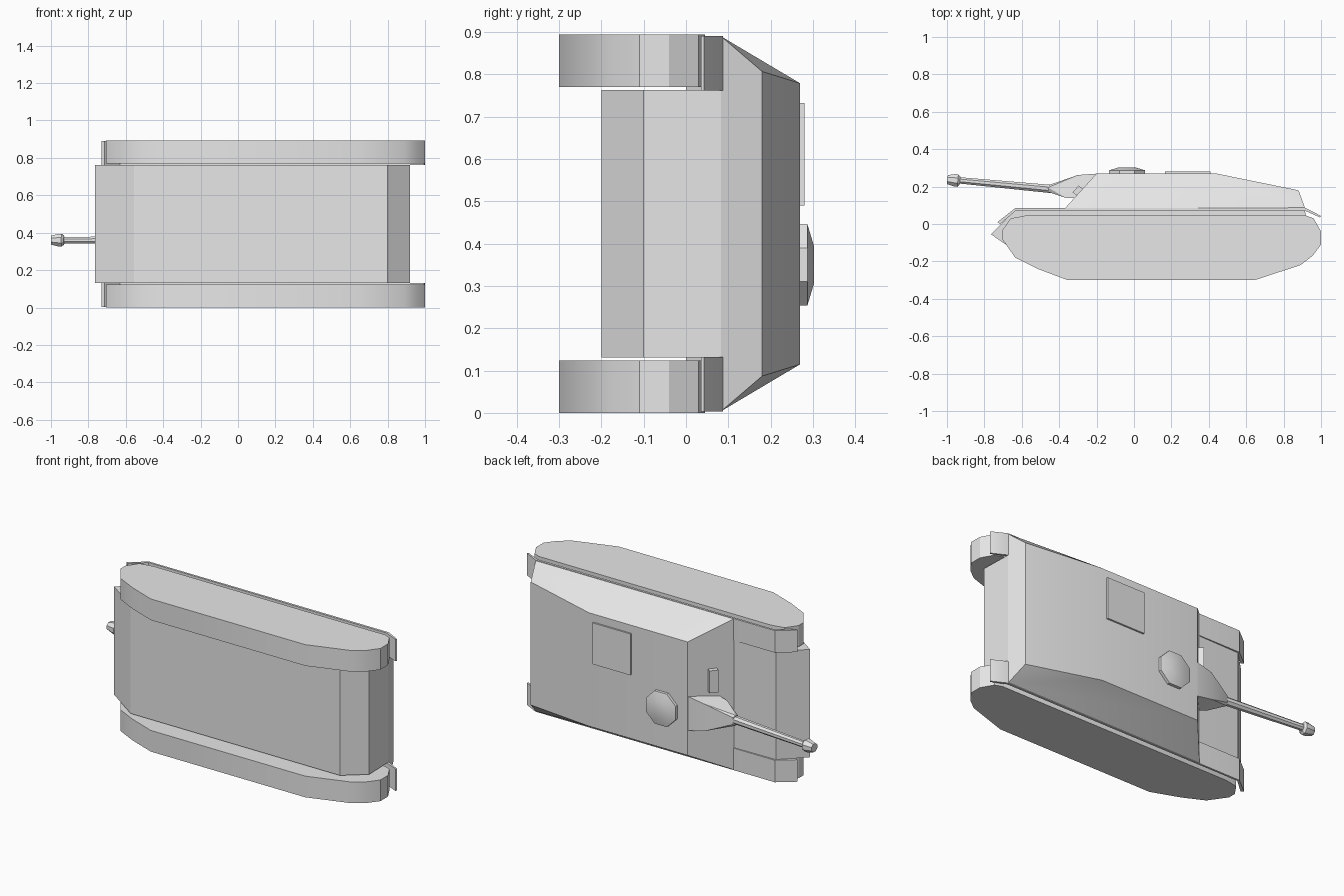
import bpy
import bmesh
from math import cos, sin, tau
from mathutils import Vector

cube = bpy.data.objects.get("Cube")
if cube:
    bpy.data.objects.remove(cube, do_unlink=True)

MID = 0.447  # centre plane of the vehicle, which lies on its side

grey = bpy.data.materials.new("plain grey")
grey.use_nodes = True
grey.diffuse_color = (0.8, 0.8, 0.8, 1)
grey.node_tree.nodes["Principled BSDF"].inputs["Base Color"].default_value = (0.8, 0.8, 0.8, 1)


def finish(name, bm):
    bmesh.ops.recalc_face_normals(bm, faces=bm.faces)
    mesh = bpy.data.meshes.new(name)
    bm.to_mesh(mesh)
    bm.free()
    mesh.materials.append(grey)
    obj = bpy.data.objects.new(name, mesh)
    bpy.context.collection.objects.link(obj)
    bpy.ops.object.select_all(action="DESELECT")
    obj.select_set(True)
    bpy.context.view_layer.objects.active = obj
    bpy.ops.object.shade_smooth_by_angle(angle=0.5)
    return obj


def prism(name, profile, z0, z1):
    """Side profile in x, y pulled along z."""
    bm = bmesh.new()
    face = bm.faces.new([bm.verts.new((x, y, z0)) for x, y in profile])
    side = bmesh.ops.extrude_face_region(bm, geom=[face])["geom"]
    verts = [v for v in side if isinstance(v, bmesh.types.BMVert)]
    bmesh.ops.translate(bm, verts=verts, vec=(0, 0, z1 - z0))
    return finish(name, bm)


def hull(name, rows, mid):
    """Convex solid from points (x, y, half width) mirrored about mid."""
    bm = bmesh.new()
    for x, y, w in rows:
        for s in (-1, 1):
            bm.verts.new((x, y, mid + s * w))
    bmesh.ops.convex_hull(bm, input=bm.verts)
    bmesh.ops.dissolve_limit(bm, angle_limit=0.02, verts=bm.verts, edges=bm.edges)
    return finish(name, bm)


def turned(name, start, axis, rings, sides=8):
    """Rings of (distance along axis, radius) joined into a solid."""
    axis = Vector(axis).normalized()
    u = axis.cross(Vector((0, 0, 1))).normalized()
    v = axis.cross(u)
    bm = bmesh.new()
    loops = []
    for d, r in rings:
        c = Vector(start) + axis * d
        angles = [tau * (i + 0.5) / sides for i in range(sides)]
        loops.append([bm.verts.new(c + (u * cos(a) + v * sin(a)) * r) for a in angles])
    for a, b in zip(loops, loops[1:]):
        for i in range(sides):
            j = (i + 1) % sides
            bm.faces.new((a[i], a[j], b[j], b[i]))
    bm.faces.new(loops[0])
    bm.faces.new(loops[-1])
    return finish(name, bm)


# Tracks and mudguards on both sides
track = [(-0.705, -0.08), (-0.635, -0.18), (-0.515, -0.24), (-0.355, -0.3),
         (0.645, -0.3), (0.89, -0.22), (0.955, -0.17), (1, -0.11), (1, -0.04),
         (0.96, 0.03), (0.92, 0.045), (-0.58, 0.045), (-0.66, 0.03), (-0.705, -0.035)]
guard = [(-0.73, 0.01), (-0.635, 0.085), (0.915, 0.087), (1, 0.043),
         (0.995, 0.035), (0.91, 0.073), (-0.63, 0.073), (-0.715, 0.0)]
for side, outer, sign in (("right", 0.0, 1), ("left", 2 * MID, -1)):
    prism(side + "_track", track, outer, outer + sign * 0.124)
    prism(side + "_mudguard", guard, outer + sign * 0.003, outer + sign * 0.132)

# Lower hull between the tracks
prism("lower_hull", [(-0.765, -0.055), (-0.635, 0.075), (-0.37, 0.08), (0.915, 0.083),
                     (0.92, -0.1), (0.8, -0.2), (-0.555, -0.2)], 0.131, 0.763)

# Sloped upper body
hull("upper_body", [(-0.37, 0.083, 0.443), (-0.2, 0.27, 0.332), (0.44, 0.27, 0.332),
                    (0.88, 0.18, 0.36), (0.915, 0.083, 0.443)], MID)

# Gun: mount, barrel and muzzle
GUN_Z = 0.36
hull("gun_mount", [(-0.2, 0.269, 0.1), (-0.3, 0.262, 0.08), (-0.365, 0.14, 0.07),
                   (-0.3, 0.14, 0.09), (-0.45, 0.21, 0.02), (-0.46, 0.195, 0.03),
                   (-0.455, 0.17, 0.02)], GUN_Z)
barrel_dir = (-0.5, 0.047, 0)
turned("barrel", (-0.43, 0.186, GUN_Z), barrel_dir, [(0, 0.024), (0.52, 0.018)])
turned("muzzle", (-0.93, 0.231, GUN_Z), barrel_dir,
       [(0, 0.024), (0.012, 0.036), (0.03, 0.036), (0.068, 0.026)])

# Roof hatches
turned("round_hatch", (-0.037, 0.26, 0.35), (0, 1, 0), [(0, 0.104), (0.027, 0.104), (0.042, 0.05)])
prism("square_hatch", [(0.165, 0.26), (0.41, 0.26), (0.41, 0.28), (0.165, 0.28)], 0.49, 0.732)

# Vision block on the sloped front plate
prism("vision_block", [(-0.328, 0.17), (-0.295, 0.206), (-0.255, 0.17), (-0.285, 0.135)], 0.48, 0.61)
